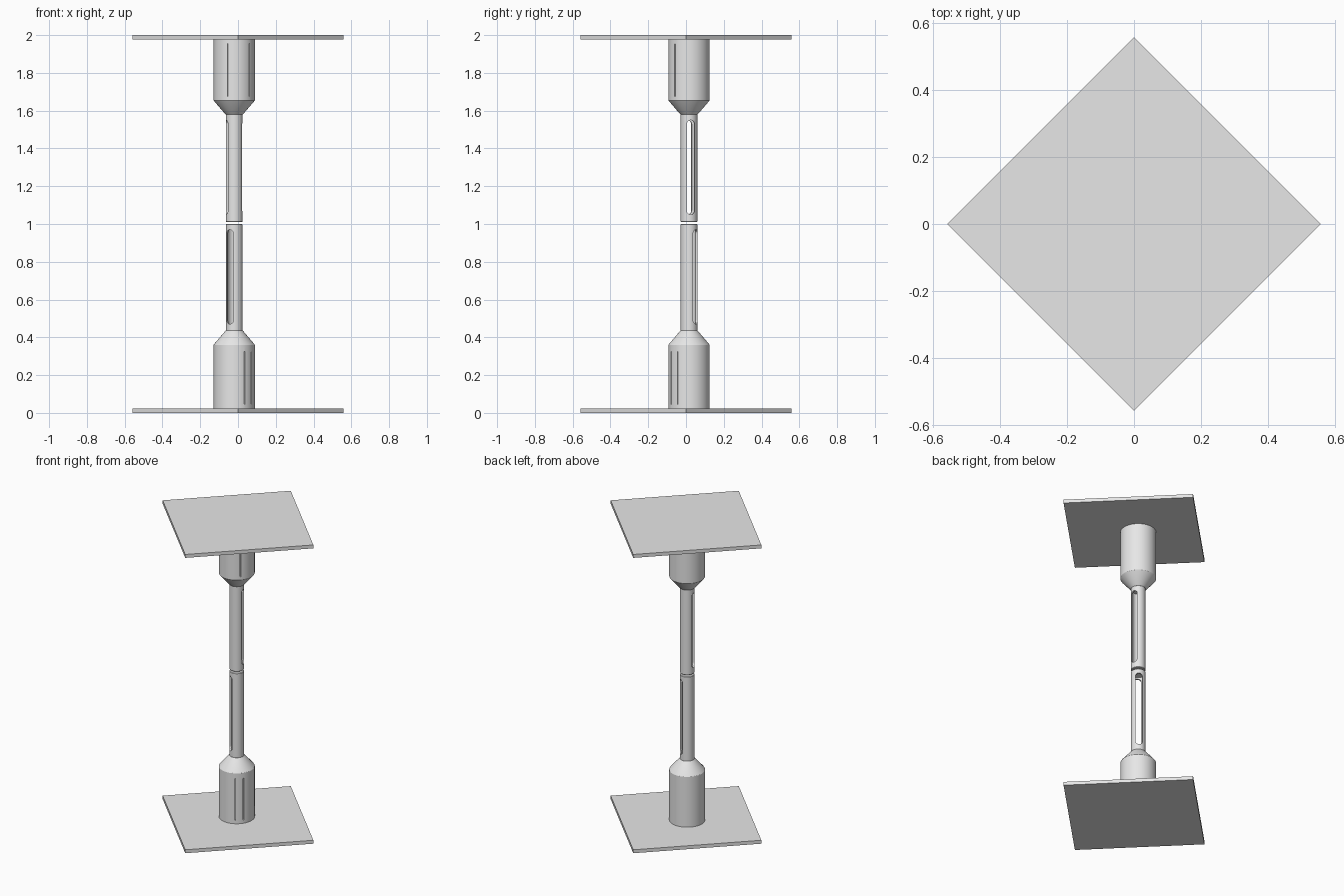
import bpy, bmesh, math
from mathutils import Matrix

cube = bpy.data.objects.get("Cube")
if cube:
    bpy.data.objects.remove(cube, do_unlink=True)

grey = bpy.data.materials.new("light_grey")
grey.use_nodes = True
grey.diffuse_color = (0.8, 0.8, 0.8, 1)
grey.node_tree.nodes["Principled BSDF"].inputs["Base Color"].default_value = (0.8, 0.8, 0.8, 1)

AXIS = (-0.02, 0.016)   # the shafts stand slightly off the plate centre


def add_object(name, bm, smooth=False):
    bmesh.ops.recalc_face_normals(bm, faces=bm.faces)
    mesh = bpy.data.meshes.new(name)
    bm.to_mesh(mesh)
    bm.free()
    mesh.materials.append(grey)
    obj = bpy.data.objects.new(name, mesh)
    bpy.context.collection.objects.link(obj)
    if smooth:
        bpy.ops.object.select_all(action='DESELECT')
        obj.select_set(True)
        bpy.context.view_layer.objects.active = obj
        bpy.ops.object.shade_smooth_by_angle(angle=math.radians(30))
    return obj


def lathe(name, profile, segments=48):
    """Spin a closed (radius, height) profile round the shaft axis."""
    bm = bmesh.new()
    rings = []
    for i in range(segments):
        a = 2 * math.pi * i / segments
        rings.append([bm.verts.new((AXIS[0] + r * math.cos(a), AXIS[1] + r * math.sin(a), z))
                      for r, z in profile])
    n = len(profile)
    for i, ring in enumerate(rings):
        nxt = rings[(i + 1) % segments]
        for j in range(n):
            k = (j + 1) % n
            bm.faces.new((ring[j], nxt[j], nxt[k], ring[k]))
    return add_object(name, bm, smooth=True)


def slot_cutter(name, angle, z0, z1, width, start, end):
    """Round-ended bar lying from radius start to end along the angle."""
    bm = bmesh.new()
    r, steps = width / 2, 10
    outline = []
    for centre, first in ((z1 - r, 0), (z0 + r, math.pi)):
        for i in range(steps + 1):
            t = first + math.pi * i / steps
            outline.append((r * math.cos(t), centre + r * math.sin(t)))
    near = [bm.verts.new((start, y, z)) for y, z in outline]
    far = [bm.verts.new((end, y, z)) for y, z in outline]
    bm.faces.new(near)
    bm.faces.new(far)
    for i in range(len(near)):
        j = (i + 1) % len(near)
        bm.faces.new((near[i], near[j], far[j], far[i]))
    bm.transform(Matrix.Translation((*AXIS, 0)) @ Matrix.Rotation(math.radians(angle), 4, 'Z'))
    obj = add_object(name, bm)
    obj.hide_render = True
    obj.hide_viewport = True
    obj.display_type = 'WIRE'
    return obj


def cut(target, cutter):
    mod = target.modifiers.new("slot", 'BOOLEAN')
    mod.operation = 'DIFFERENCE'
    mod.solver = 'EXACT'
    mod.object = cutter


def plate(name, z0, z1, half=0.558):
    bm = bmesh.new()
    corners = ((half, 0), (0, half), (-half, 0), (0, -half))
    low = [bm.verts.new((x, y, z0)) for x, y in corners]
    face = bm.faces.new(low)
    new = bmesh.ops.extrude_face_region(bm, geom=[face])["geom"]
    for v in new:
        if isinstance(v, bmesh.types.BMVert):
            v.co.z = z1
    add_object(name, bm)


# Each half: plate, housing with tapered neck, hollow slotted tube
halves = (
    ("lower", lambda z: z, 1.0, (0.47, 0.97), 57, (-60, -33)),
    ("upper", lambda z: 2 - z, 0.99, (0.45, 0.95), 13, (-108, -43)),
)
for side, place, tip, (s0, s1), slot_angle, seams in halves:
    plate(side + "_plate", *sorted((place(0), place(0.023))))

    neck = 0.36 if side == "lower" else 0.345
    shape = [(0.001, 0.02), (0.109, 0.02), (0.109, neck), (0.105, neck + 0.006),
             (0.052, neck + 0.068), (0.045, neck + 0.075), (0.001, neck + 0.075)]
    housing = lathe(side + "_housing", [(r, place(z)) for r, z in shape])

    # fine upright seams on the housing
    for i, angle in enumerate(seams):
        z0, z1 = sorted((place(0.045), place(0.325)))
        cut(housing, slot_cutter(f"{side}_seam_cutter_{i + 1}", angle, z0, z1, 0.004, 0.1, 0.13))

    base = neck + 0.07
    wall = [(0.001, base), (0.044, base), (0.044, tip - 0.003), (0.041, tip), (0.001, tip),
            (0.001, tip - 0.02), (0.034, tip - 0.02), (0.034, base + 0.02), (0.001, base + 0.02)]
    tube = lathe(side + "_tube", [(r, place(z)) for r, z in wall])
    z0, z1 = sorted((place(s0), place(s1)))
    cut(tube, slot_cutter(side + "_slot_cutter", slot_angle, z0, z1, 0.042, -0.08, 0.08))
